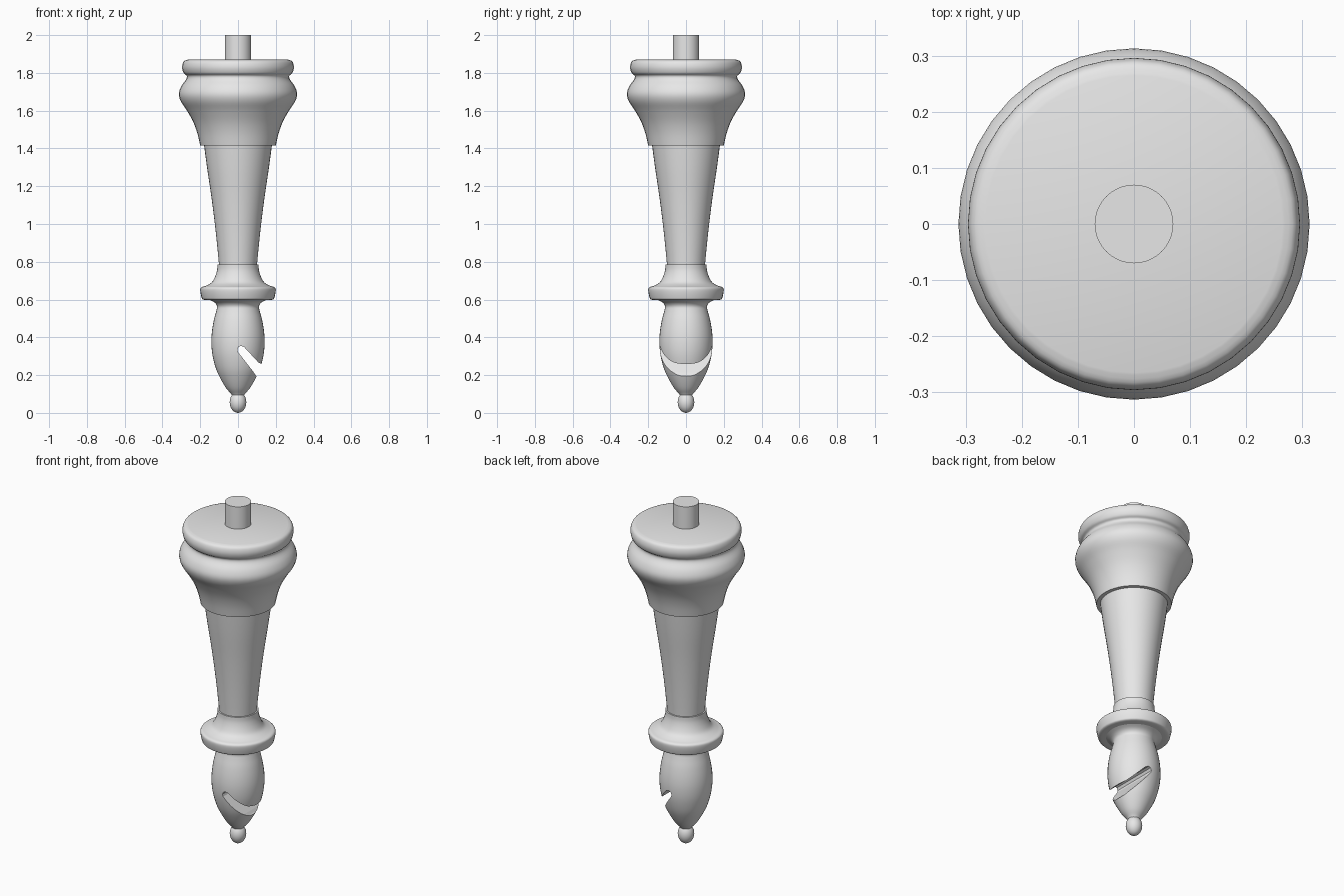
import bpy, bmesh, math
from mathutils import Vector

if "Cube" in bpy.data.objects:
    bpy.data.objects.remove(bpy.data.objects["Cube"])

SEG = 40
mat = bpy.data.materials.new("plain grey")
mat.diffuse_color = (0.8, 0.8, 0.8, 1)
mat.use_nodes = True
mat.node_tree.nodes["Principled BSDF"].inputs["Base Color"].default_value = mat.diffuse_color


def smooth_profile(pts, n=4):
    """Catmull-Rom curve through (radius, height) points."""
    p = [Vector(q) for q in pts]
    p = [p[0]] + p + [p[-1]]
    out = []
    for a, b, c, d in zip(p, p[1:], p[2:], p[3:]):
        for i in range(n):
            t = i / n
            out.append(0.5 * (2 * b + (c - a) * t + (2 * a - 5 * b + 4 * c - d) * t * t
                              + (3 * b - a - 3 * c + d) * t ** 3))
    return out + [p[-1]]


def finish(name, bm):
    bmesh.ops.recalc_face_normals(bm, faces=bm.faces)
    me = bpy.data.meshes.new(name)
    bm.to_mesh(me)
    bm.free()
    me.materials.append(mat)
    ob = bpy.data.objects.new(name, me)
    bpy.context.collection.objects.link(ob)
    return ob


def shade(ob):
    bpy.ops.object.select_all(action='DESELECT')
    ob.select_set(True)
    bpy.context.view_layer.objects.active = ob
    bpy.ops.object.shade_smooth_by_angle(angle=math.radians(40))


def lathe(name, pts, n=4):
    """Closed turned solid with flat end caps."""
    bm = bmesh.new()
    rings = []
    for r, z in smooth_profile(pts, n):
        rings.append([bm.verts.new((r * math.cos(2 * math.pi * k / SEG),
                                    r * math.sin(2 * math.pi * k / SEG), z)) for k in range(SEG)])
    for a, b in zip(rings, rings[1:]):
        for k in range(SEG):
            j = (k + 1) % SEG
            bm.faces.new((a[k], a[j], b[j], b[k]))
    bm.faces.new(rings[0])
    bm.faces.new(rings[-1])
    ob = finish(name, bm)
    shade(ob)
    return ob


# peg on the wide end
lathe("peg", [(0.07, 1.80), (0.07, 2.0)], 1)

# wide moulded foot
lathe("foot", [(0.20, 1.415), (0.215, 1.48), (0.237, 1.54), (0.27, 1.60), (0.303, 1.65),
               (0.313, 1.69), (0.30, 1.73), (0.275, 1.765), (0.272, 1.785), (0.288, 1.80),
               (0.296, 1.83), (0.288, 1.86), (0.265, 1.87)])

# tapered stem
lathe("stem", [(0.098, 0.74), (0.102, 0.80), (0.118, 0.96), (0.139, 1.13), (0.164, 1.30), (0.184, 1.45)])

# flared collar with rounded disc
lathe("collar", [(0.15, 0.597), (0.185, 0.60), (0.194, 0.615), (0.20, 0.65), (0.194, 0.665),
                 (0.17, 0.673), (0.14, 0.69), (0.122, 0.72), (0.111, 0.755), (0.109, 0.785)])

# bud-shaped head
head = lathe("head", [(0.155, 0.60), (0.125, 0.585), (0.111, 0.565), (0.115, 0.54), (0.128, 0.49),
                      (0.138, 0.43), (0.141, 0.37), (0.135, 0.305), (0.117, 0.235),
                      (0.092, 0.18), (0.062, 0.13), (0.036, 0.10), (0.028, 0.085)])

# slanted slot cut through the head from the right
slot = [(0.0, 0.322), (-0.004, 0.336), (0.003, 0.35), (0.016, 0.355), (0.032, 0.349),
        (0.108, 0.267), (0.125, 0.258), (0.25, 0.20), (0.22, 0.10), (0.094, 0.198), (0.085, 0.213)]
bm = bmesh.new()
face = bm.faces.new([bm.verts.new((x, -0.3, z)) for x, z in slot])
ext = bmesh.ops.extrude_face_region(bm, geom=[face])
bmesh.ops.translate(bm, vec=(0, 0.6, 0),
                    verts=[v for v in ext["geom"] if isinstance(v, bmesh.types.BMVert)])
cutter = finish("slot_cutter", bm)
cutter.hide_render = True
mod = head.modifiers.new("slot", 'BOOLEAN')
mod.operation = 'DIFFERENCE'
mod.solver = 'EXACT'
mod.object = cutter
bpy.context.view_layer.objects.active = head
bpy.ops.object.modifier_apply(modifier=mod.name)
bpy.data.objects.remove(cutter)
shade(head)

# small ball finial at the tip
bm = bmesh.new()
bmesh.ops.create_uvsphere(bm, u_segments=32, v_segments=16, radius=1)
bmesh.ops.scale(bm, vec=(0.044, 0.044, 0.056), verts=bm.verts)
bmesh.ops.translate(bm, vec=(0, 0, 0.056), verts=bm.verts)
shade(finish("tip_ball", bm))
